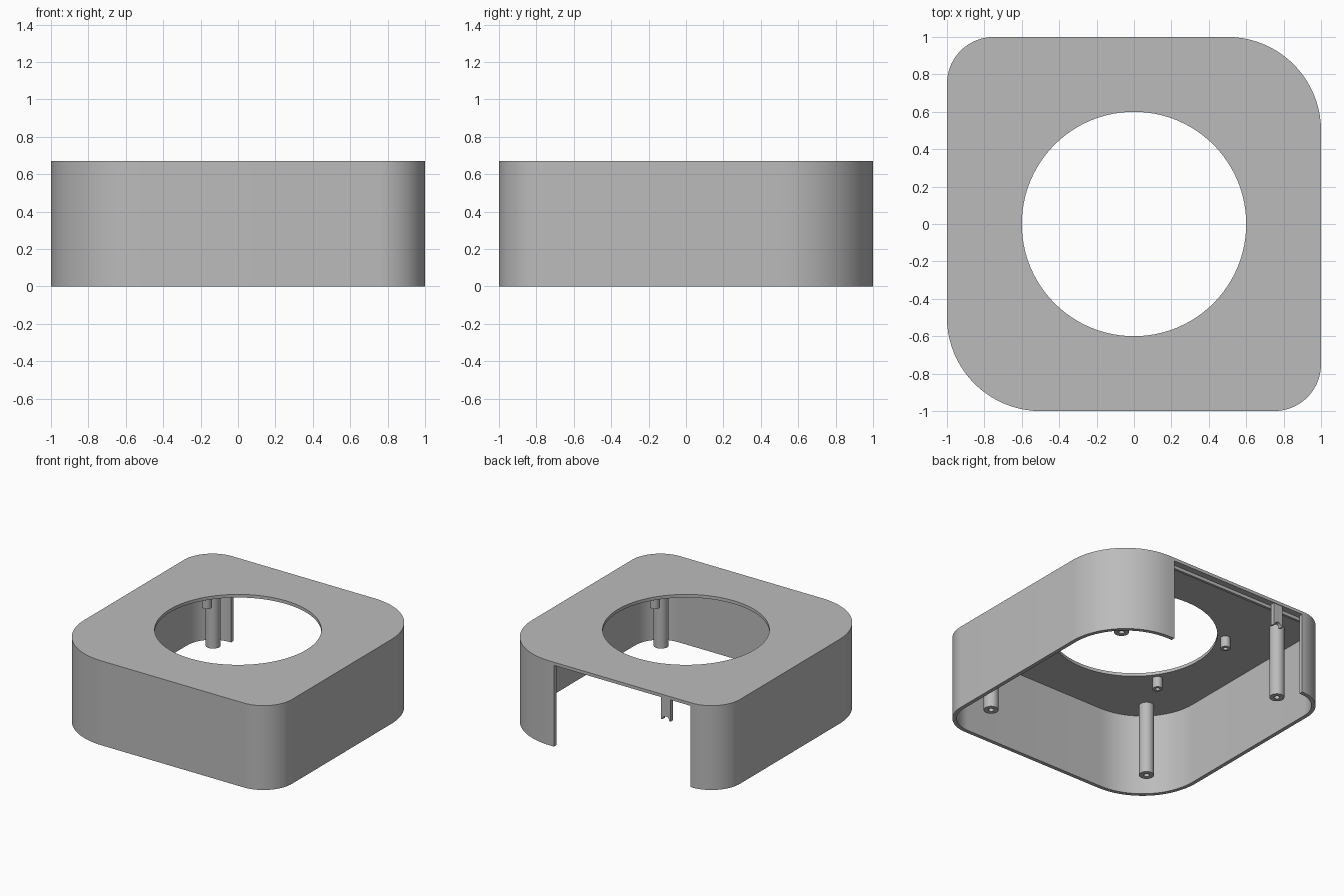
import bpy
import bmesh
from math import sin, cos, pi
from mathutils import Matrix

if "Cube" in bpy.data.objects:
    bpy.data.objects.remove(bpy.data.objects["Cube"])

HEIGHT, WALL, PLATE = 0.67, 0.03, 0.025
CEILING = HEIGHT - PLATE

grey = bpy.data.materials.new("plain grey")
grey.use_nodes = True
grey.diffuse_color = (0.5, 0.5, 0.5, 1)
grey.node_tree.nodes["Principled BSDF"].inputs["Base Color"].default_value = (0.5, 0.5, 0.5, 1)


def finish(name, bm):
    bmesh.ops.recalc_face_normals(bm, faces=bm.faces)
    mesh = bpy.data.meshes.new(name)
    bm.to_mesh(mesh)
    bm.free()
    mesh.materials.append(grey)
    obj = bpy.data.objects.new(name, mesh)
    bpy.context.collection.objects.link(obj)
    return obj


def smooth(obj):
    bpy.ops.object.select_all(action="DESELECT")
    obj.select_set(True)
    bpy.context.view_layer.objects.active = obj
    bpy.ops.object.shade_smooth_by_angle(angle=pi / 6)


def prism(name, points, z0, z1, matrix=Matrix()):
    """Extrude a flat outline from z0 to z1."""
    bm = bmesh.new()
    base = bm.faces.new([bm.verts.new((x, y, z0)) for x, y in points])
    up = bmesh.ops.extrude_face_region(bm, geom=[base])["geom"]
    verts = [v for v in up if isinstance(v, bmesh.types.BMVert)]
    bmesh.ops.translate(bm, verts=verts, vec=(0, 0, z1 - z0))
    bm.transform(matrix)
    return finish(name, bm)


def arc(cx, cy, r, start, end, steps):
    angles = [start + (end - start) * i / steps for i in range(steps + 1)]
    return [(cx + r * cos(a), cy + r * sin(a)) for a in angles]


def rectangle(x0, x1, y0, y1):
    return [(x0, y0), (x1, y0), (x1, y1), (x0, y1)]


def outline(inset):
    """Square with large and small rounded corners on opposite diagonals."""
    points = []
    for i, (sx, sy) in enumerate([(1, 1), (-1, 1), (-1, -1), (1, -1)]):
        r = 0.25 if i % 2 else 0.5
        points += arc(sx * (1 - r), sy * (1 - r), r - inset, i * pi / 2, (i + 1) * pi / 2, 20)
    return points


def cut(obj, cutter):
    mod = obj.modifiers.new("cut", "BOOLEAN")
    mod.operation, mod.solver, mod.object = "DIFFERENCE", "EXACT", cutter
    bpy.context.view_layer.objects.active = obj
    bpy.ops.object.modifier_apply(modifier=mod.name)
    bpy.data.objects.remove(cutter)


def tube(name, x, y, z0, r, bore, depth, sides=32):
    """Round post hanging from the ceiling with a blind screw hole."""
    bm = bmesh.new()
    rings = []
    for radius, z in [(r, CEILING + 0.005), (r, z0), (bore, z0), (bore, z0 + depth)]:
        rings.append([bm.verts.new((px, py, z))
                      for px, py in arc(x, y, radius, 0, 2 * pi, sides)[:-1]])
    for a, b in zip(rings, rings[1:]):
        for i in range(sides):
            j = (i + 1) % sides
            bm.faces.new((a[i], a[j], b[j], b[i]))
    bm.faces.new(rings[0])
    bm.faces.new(rings[-1])
    smooth(finish(name, bm))


# Hollow housing, open below, with a round top hole and a back opening
shell = prism("housing_shell", outline(0), 0, HEIGHT)
cut(shell, prism("cavity", outline(WALL), -0.1, CEILING))
cut(shell, prism("top_hole", arc(0, 0, 0.6, 0, 2 * pi, 96)[:-1], 0.5, 0.8))
cut(shell, prism("back_opening", rectangle(-0.74, 0.46, 0.9, 1.1), -0.1, CEILING))
smooth(shell)

# Long corner posts and short mounting bosses
for sx, side in ((1, "left"), (-1, "right")):
    for sy, end in ((1, "back"), (-1, "front")):
        tube(f"{end}_{side}_post", sx * 0.73, sy * 0.73, 0.07, 0.054, 0.02, 0.25)
        tube(f"{end}_{side}_boss", sx * 0.54, sy * 0.38, 0.56, 0.036, 0.017, 0.06)

# Guide rail inside the back opening
prism("back_guide_rail", rectangle(-0.8, 0.6, 0.93, 0.95), 0.62, CEILING + 0.005)

# Hanging tab with a rounded notch in its lower edge
notch = arc(-0.52, 0.47, 0.03, 0, pi, 12)
tab = [(-0.562, 0.47), (-0.562, CEILING + 0.005), (-0.478, CEILING + 0.005), (-0.478, 0.47)]
smooth(prism("cable_tab", tab + notch, -0.995, -0.965, Matrix.Rotation(pi / 2, 4, "X")))
